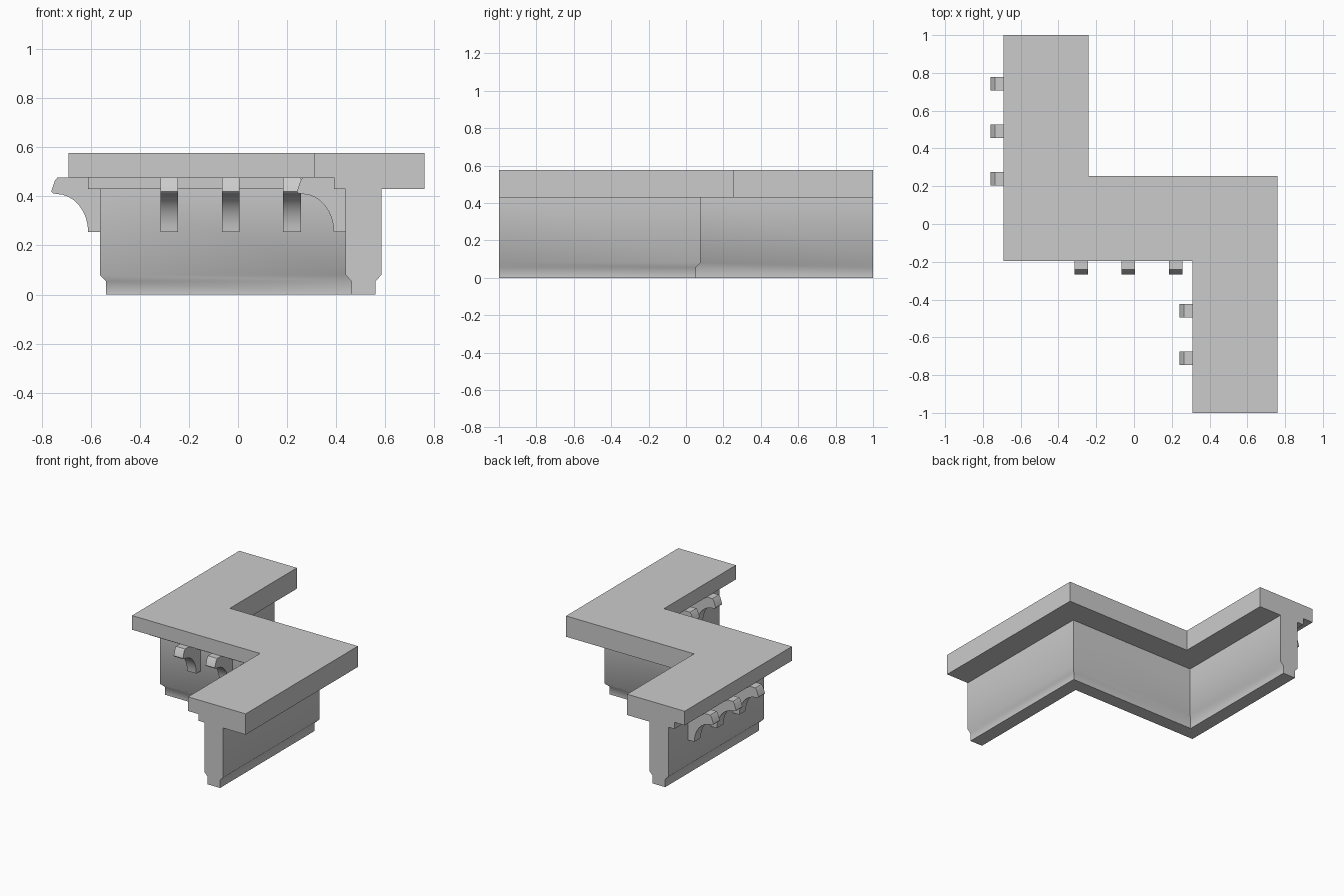
import bpy
import math

cube = bpy.data.objects.get("Cube")
if cube:
    bpy.data.objects.remove(cube, do_unlink=True)

stone = bpy.data.materials.new("grey stone")
stone.use_nodes = True
stone.diffuse_color = (0.6, 0.6, 0.6, 1)
stone.node_tree.nodes["Principled BSDF"].inputs["Base Color"].default_value = (0.6, 0.6, 0.6, 1)

# Front edge of the coping on each of the three legs
FRONT_X, MID_Y, BACK_X = 0.31, -0.197, -0.69


def loft(name, rings):
    """Join equal closed rings into a capped solid."""
    n = len(rings[0])
    verts = [v for ring in rings for v in ring]
    faces = [list(range(n)), [len(verts) - 1 - i for i in range(n)]]
    for r in range(len(rings) - 1):
        for i in range(n):
            a, b = r * n + i, r * n + (i + 1) % n
            faces.append([b, a, a + n, b + n])
    mesh = bpy.data.meshes.new(name)
    mesh.from_pydata(verts, [], faces)
    mesh.materials.append(stone)
    obj = bpy.data.objects.new(name, mesh)
    bpy.context.collection.objects.link(obj)
    bpy.ops.object.select_all(action='DESELECT')
    obj.select_set(True)
    bpy.context.view_layer.objects.active = obj
    bpy.ops.object.mode_set(mode='EDIT')
    bpy.ops.mesh.select_all(action='SELECT')
    bpy.ops.mesh.normals_make_consistent(inside=False)
    bpy.ops.object.mode_set(mode='OBJECT')
    bpy.ops.object.shade_smooth_by_angle(angle=math.radians(50))
    return obj


# Wall with overhanging coping: (distance behind coping edge, height)
section = [(0, 0.577), (0, 0.477), (0.08, 0.477), (0.08, 0.43), (0.128, 0.43),
           (0.128, 0.08), (0.152, 0.055), (0.152, 0), (0.25, 0), (0.25, 0.055),
           (0.274, 0.08), (0.274, 0.43), (0.45, 0.43), (0.45, 0.577)]
stations = [
    lambda o: (FRONT_X + o, -1),
    lambda o: (FRONT_X + o, MID_Y + o),
    lambda o: (BACK_X + o, MID_Y + o),
    lambda o: (BACK_X + o, 1),
]
loft("parapet_wall", [[(*place(o), z) for o, z in section] for place in stations])

# Bracket side outline with a concave underside
bracket = [(0.13, 0.477), (-0.045, 0.477), (-0.055, 0.465), (-0.07, 0.42), (-0.065, 0.413)]
for i in range(9):
    a = math.radians(90 - i * 90 / 8)
    bracket.append((-0.05 + 0.13 * math.cos(a), 0.255 + 0.155 * math.sin(a)))
bracket.append((0.13, 0.255))


def add_brackets(name, centres, place):
    for k, c in enumerate(centres):
        loft(f"{name}_{k + 1}",
             [[(*place(o, c + s * 0.036), z) for o, z in bracket] for s in (-1, 1)])


add_brackets("front_leg_bracket", (-0.46, -0.71), lambda o, t: (FRONT_X + o, t))
add_brackets("middle_bracket", (-0.28, -0.03, 0.22), lambda o, t: (t, MID_Y + o))
add_brackets("back_leg_bracket", (0.24, 0.49, 0.743), lambda o, t: (BACK_X + o, t))
